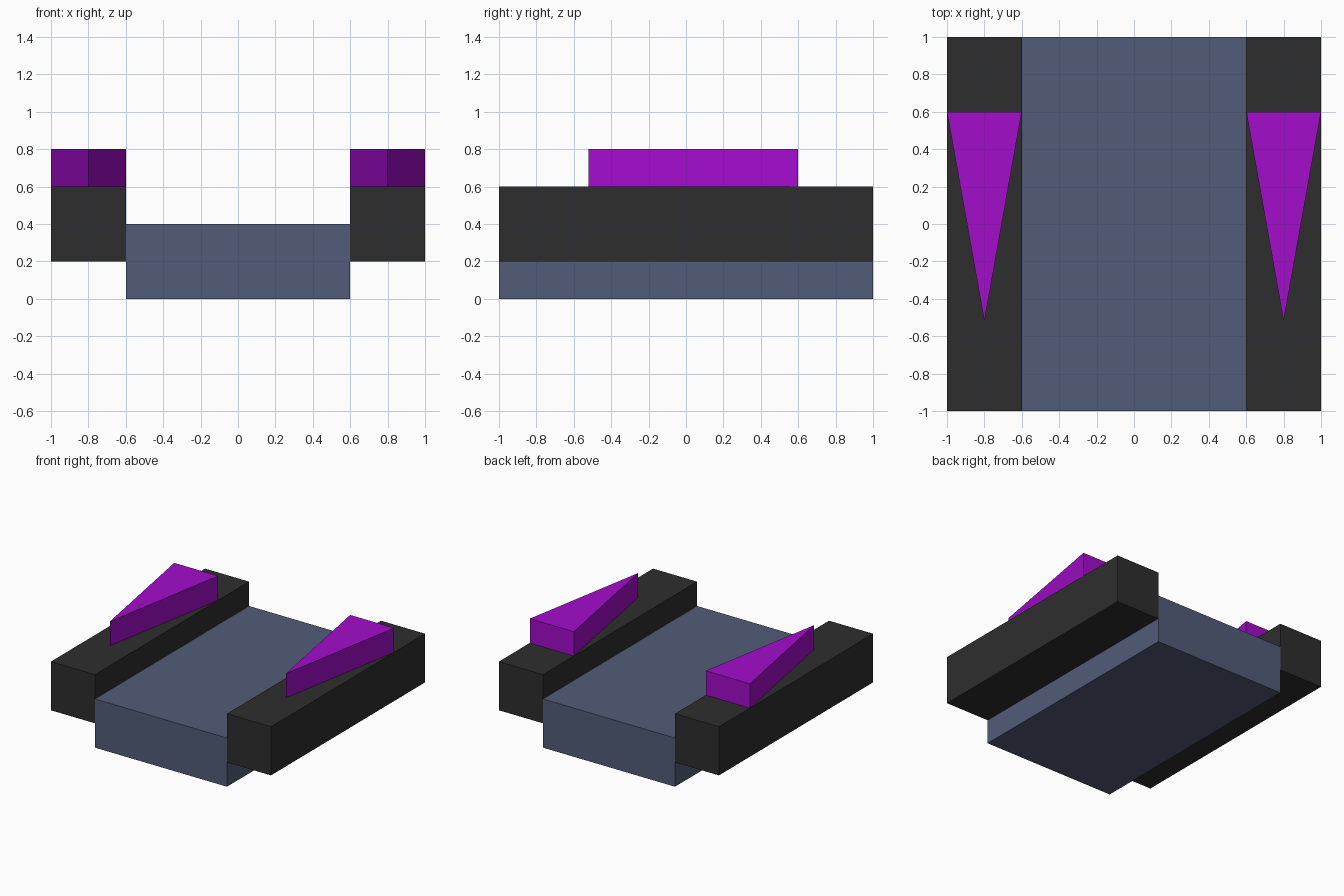
import bpy, bmesh

if "Cube" in bpy.data.objects:
    bpy.data.objects.remove(bpy.data.objects["Cube"])


def material(name, color):
    m = bpy.data.materials.new(name)
    m.diffuse_color = (*color, 1.0)
    m.use_nodes = True
    m.node_tree.nodes["Principled BSDF"].inputs["Base Color"].default_value = m.diffuse_color
    return m


slate = material("slate_blue", (0.085, 0.107, 0.188))
charcoal = material("charcoal", (0.027, 0.027, 0.027))
purple = material("purple", (0.37, 0.004, 0.60))


def prism(name, outline, z0, z1, mat):
    """Extrude a flat xy outline from z0 up to z1."""
    bm = bmesh.new()
    face = bm.faces.new([bm.verts.new((x, y, z0)) for x, y in outline])
    ext = bmesh.ops.extrude_face_region(bm, geom=[face])
    top = [v for v in ext["geom"] if isinstance(v, bmesh.types.BMVert)]
    bmesh.ops.translate(bm, verts=top, vec=(0, 0, z1 - z0))
    bmesh.ops.recalc_face_normals(bm, faces=bm.faces)
    mesh = bpy.data.meshes.new(name)
    bm.to_mesh(mesh)
    bm.free()
    mesh.materials.append(mat)
    obj = bpy.data.objects.new(name, mesh)
    bpy.context.collection.objects.link(obj)
    return obj


def rect(x0, x1, y0, y1):
    return [(x0, y0), (x1, y0), (x1, y1), (x0, y1)]


# Central bed
prism("bed", rect(-0.6, 0.6, -1, 1), 0.0, 0.4, slate)

# Side rails with an arrow wedge on each
for side, s in (("left", -1), ("right", 1)):
    prism(side + "_rail", rect(s * 0.6, s * 1.0, -1, 1), 0.2, 0.6, charcoal)
    prism(side + "_arrow", [(s * 0.6, 0.6), (s * 1.0, 0.6), (s * 0.8, -0.52)],
          0.6, 0.8, purple)
